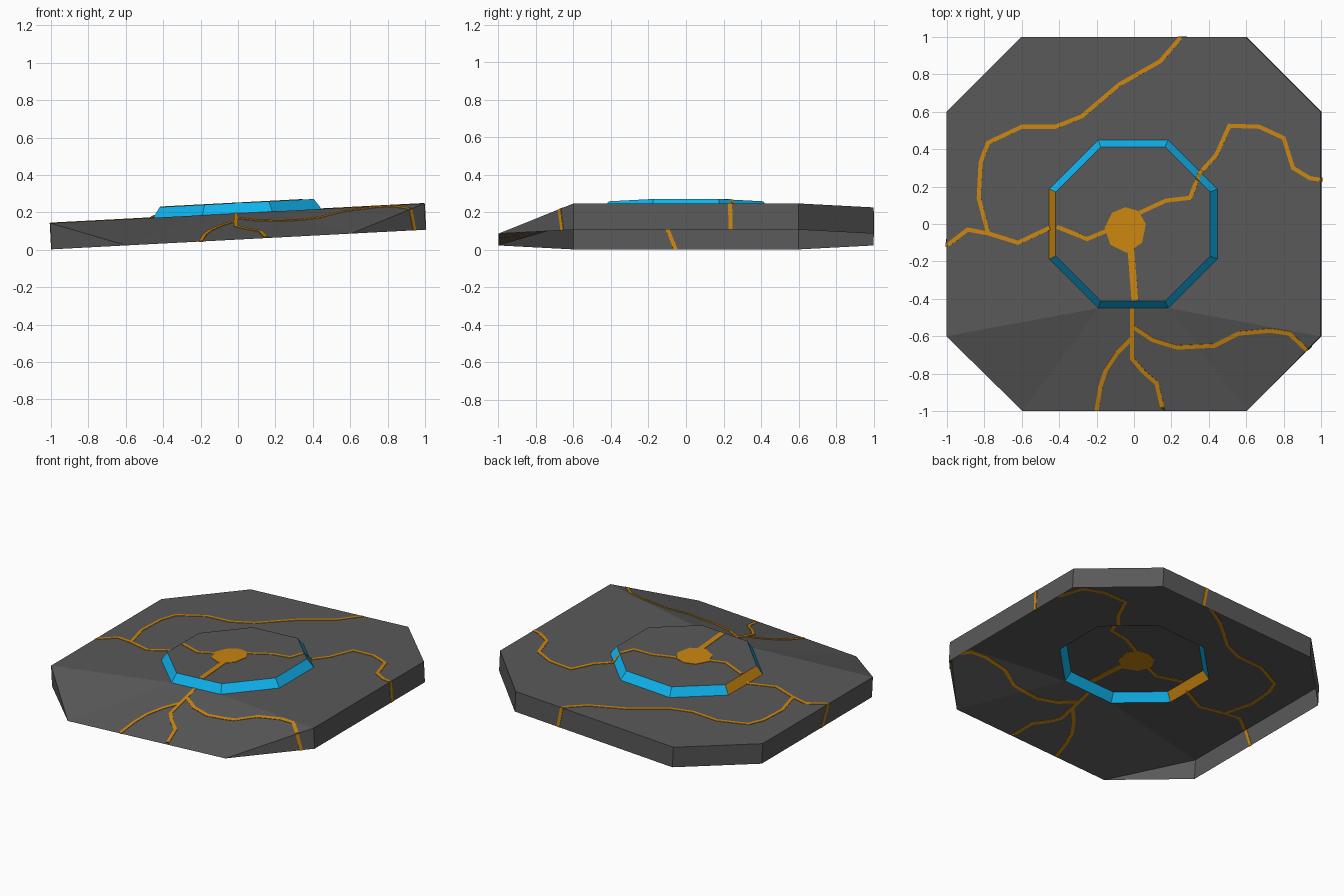
import bpy
from math import ceil
from mathutils import Vector
from mathutils.bvhtree import BVHTree

if "Cube" in bpy.data.objects:
    bpy.data.objects.remove(bpy.data.objects["Cube"])

TILT, THICK, RIM_H = 0.0525, 0.14, 0.195


def place(x, y, h):
    """Tilted-slab coordinates to world: h is height above the tilted base."""
    return Vector((x - TILT * h + 0.0037, y, 0.055 + TILT * x + h))


def material(name, rgb):
    m = bpy.data.materials.new(name)
    m.diffuse_color = (*rgb, 1)
    m.use_nodes = True
    m.node_tree.nodes["Principled BSDF"].inputs["Base Color"].default_value = m.diffuse_color
    return m


rock = material("dark_rock", (0.1, 0.1, 0.1))
blue = material("blue", (0.005, 0.45, 0.85))
orange = material("orange", (0.6, 0.24, 0.005))


def add_mesh(name, verts, faces, mats):
    me = bpy.data.meshes.new(name)
    me.from_pydata([tuple(v) for v in verts], [], faces)
    for m in mats:
        me.materials.append(m)
    ob = bpy.data.objects.new(name, me)
    bpy.context.collection.objects.link(ob)
    return ob


def octagon(a, b):
    """Counter-clockwise octagon starting at the front edge's left end."""
    return [(-b, -a), (b, -a), (a, -b), (a, b), (b, a), (-b, a), (-a, b), (-a, -b)]


# Rings of the shell: bottom edge, top edge (front edge pinched down), rim foot, rim top
outer = octagon(1, 0.6)
bottom = [place(x, y, 0) for x, y in outer]
top = [place(x, y, 0 if i < 2 else THICK) for i, (x, y) in enumerate(outer)]
foot = [place(x, y, THICK) for x, y in octagon(0.45, 0.187)]
crown = [place(x, y, RIM_H) for x, y in octagon(0.412, 0.172)]
verts = bottom + top + foot + crown
B, T, F, C = 0, 8, 16, 24

# Open-bottomed slab: walls and sloping top
walls, deck, panels = [], [], []
for i in range(8):
    j = (i + 1) % 8
    if i == 1:
        walls.append((B + 1, B + 2, T + 2))
        deck += [(T + 1, T + 2, F + 1), (T + 2, F + 2, F + 1)]
    elif i == 7:
        walls.append((B + 7, B + 0, T + 7))
        deck += [(T + 7, T + 0, F + 0), (T + 7, F + 0, F + 7)]
    else:
        if i != 0:
            walls.append((B + i, B + j, T + j, T + i))
        deck.append((T + i, T + j, F + j, F + i))
    panels.append((F + i, F + j, C + j, C + i))
cap = [tuple(range(C, C + 8))]


def part(name, faces, mats):
    used = sorted({i for f in faces for i in f})
    remap = {v: k for k, v in enumerate(used)}
    return add_mesh(name, [verts[i] for i in used],
                    [[remap[i] for i in f] for f in faces], mats)


part("slab", walls + deck, [rock])
part("centre_plate", cap, [rock])
rim = part("rim_panels", panels, [blue, orange])
rim.data.polygons[6].material_index = 1

surface = BVHTree.FromPolygons(verts, deck + panels + cap)


def drop(x, y):
    """Lay a plan point onto the slab surface."""
    hit = surface.ray_cast(Vector((x, y, 2)), Vector((0, 0, -1)))[0]
    return hit or surface.find_nearest(place(x, y, THICK))[0]


def inlay(name, v, faces):
    """Thin strip straddling the shell so it shows on both sides."""
    ob = add_mesh(name, v, faces, [orange])
    mod = ob.modifiers.new("thickness", 'SOLIDIFY')
    mod.thickness, mod.offset = 0.006, 0
    return ob


def vein(name, pts, width=0.022):
    pts = [Vector(p) for p in pts]
    dirs = [(b - a).normalized() for a, b in zip(pts, pts[1:])]
    sides = []
    for i in range(len(pts)):
        d0, d1 = dirs[max(i - 1, 0)], dirs[min(i, len(dirs) - 1)]
        d = (d0 + d1).normalized()
        sides.append(Vector((-d.y, d.x)) * width / 2 / max(d.dot(d1), 0.5))
    rows = []
    for i in range(len(dirs)):
        n = ceil((pts[i + 1] - pts[i]).length / 0.02)
        for k in range(n + (i == len(dirs) - 1)):
            p = pts[i].lerp(pts[i + 1], k / n)
            s = sides[i].lerp(sides[i + 1], k / n)
            rows += [drop(*(p + s)), drop(*(p - s))]
    inlay(name, rows, [(k, k + 1, k + 3, k + 2) for k in range(0, len(rows) - 2, 2)])


# Central hub
inlay("hub", [place(x, y, RIM_H) for x, y in
              [(-.15, -.02), (-.11, .06), (-.04, .09), (.03, .07), (.07, 0),
               (.05, -.1), (-.03, -.155), (-.12, -.11)]], [tuple(range(8))])

# Veins across the top
vein("hub_channel", [(-.017, -.13), (.005, -.408)], 0.036)
vein("left_vein_inner", [(-.13, -.03), (-.25, -.08), (-.412, -.015)])
vein("left_vein_outer", [(-.45, -.02), (-.62, -.1), (-.78, -.05), (-.89, -.03), (-.995, -.112)])
vein("back_vein", [(-.78, -.05), (-.83, .14), (-.82, .33), (-.78, .435), (-.6, .52),
                   (-.42, .52), (-.28, .575), (-.08, .745), (.14, .87), (.25, .997)])
vein("right_vein", [(.03, .06), (.17, .125), (.3, .14), (.35, .27), (.44, .37), (.51, .525),
                    (.67, .52), (.8, .46), (.85, .3), (.94, .245), (.994, .237)])
vein("front_vein", [(-.01, -.452), (-.01, -.72), (.05, -.79), (.12, -.85), (.155, -.998)])
vein("front_left_vein", [(-.01, -.61), (-.09, -.69), (-.15, -.78), (-.18, -.87), (-.2, -.998)])
vein("front_right_vein", [(-.005, -.55), (.1, -.62), (.23, -.66), (.43, -.65), (.56, -.585),
                          (.73, -.57), (.83, -.585), (.92, -.67)])


# Veins running down the walls
def wall_vein(name, upper, lower, along):
    s = Vector((*along, 0)) * 0.011
    a, b = place(*upper), place(*lower)
    inlay(name, [a - s, a + s, b + s, b - s], [(0, 1, 2, 3)])


wall_vein("right_wall_vein", (1, .235, THICK), (1, .238, 0), (0, 1))
wall_vein("left_wall_vein", (-1, -.112, THICK), (-1, -.055, 0), (0, 1))
wall_vein("back_wall_vein", (.25, 1, THICK), (.27, 1, 0), (1, 0))
wall_vein("corner_wall_vein", (.925, -.675, .112), (.94, -.66, 0), (.7, .7))
